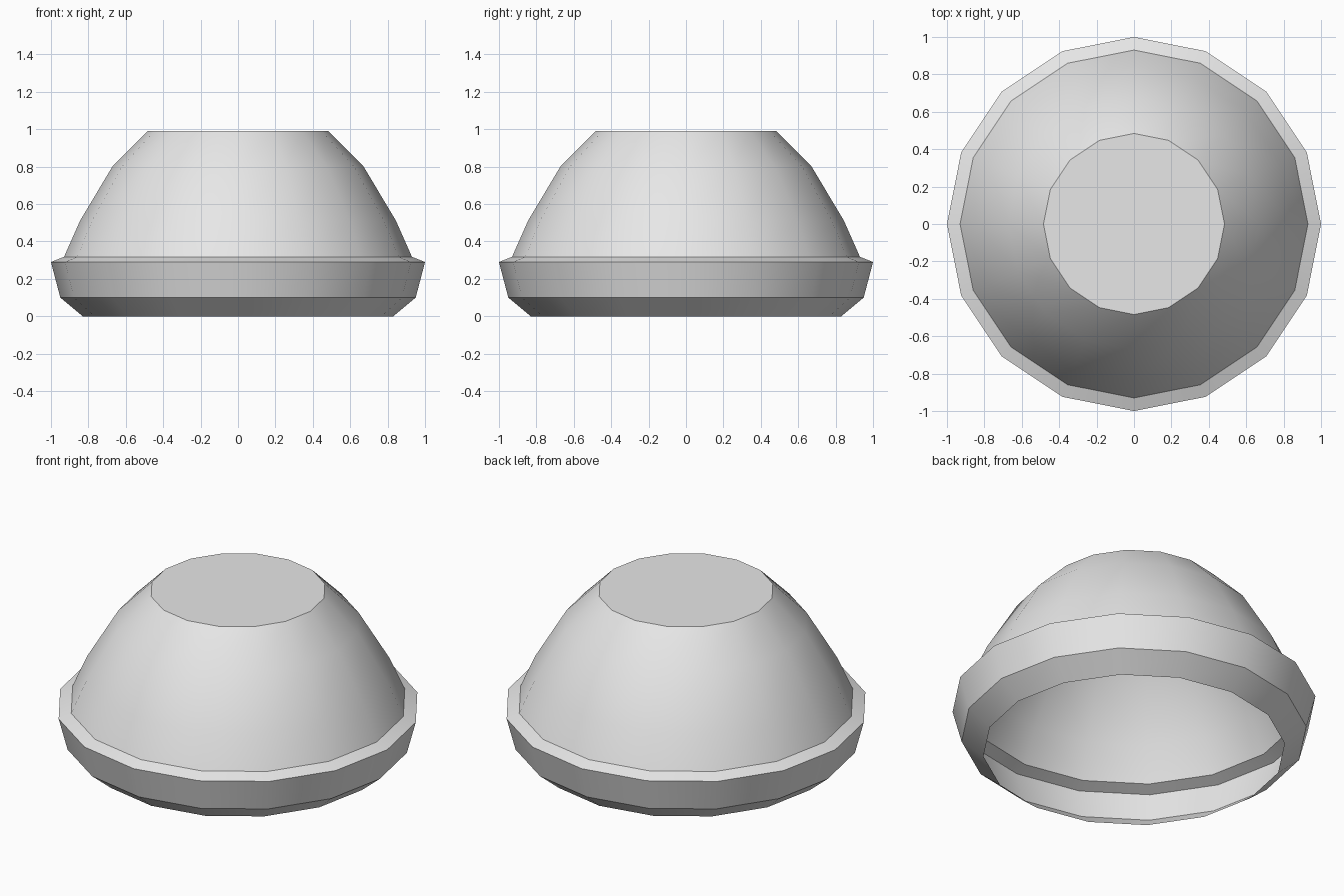
import bpy
import bmesh
import math

cube = bpy.data.objects.get("Cube")
if cube:
    bpy.data.objects.remove(cube, do_unlink=True)

SIDES = 16
# Radius and height of each ring, from the open foot to the flat top
PROFILE = [(0.83, 0.0), (0.95, 0.10), (1.0, 0.29), (0.93, 0.318),
           (0.845, 0.51), (0.672, 0.80), (0.484, 0.99)]

grey = bpy.data.materials.new("light_grey")
grey.use_nodes = True
colour = (0.8, 0.8, 0.8, 1.0)
grey.diffuse_color = colour
grey.node_tree.nodes["Principled BSDF"].inputs["Base Color"].default_value = colour


def ring(bm, radius, height):
    angles = [math.tau * i / SIDES for i in range(SIDES)]
    return [bm.verts.new((radius * math.cos(a), radius * math.sin(a), height))
            for a in angles]


# Thin shell, open underneath
bm = bmesh.new()
rings = [ring(bm, r, z) for r, z in PROFILE]
for low, high in zip(rings, rings[1:]):
    for i in range(SIDES):
        j = (i + 1) % SIDES
        bm.faces.new((low[i], low[j], high[j], high[i]))

# Flat top
bm.faces.new(rings[-1])

mesh = bpy.data.meshes.new("domed_cover")
bm.to_mesh(mesh)
bm.free()
mesh.materials.append(grey)
cover = bpy.data.objects.new("domed_cover", mesh)
bpy.context.collection.objects.link(cover)

# Smooth dome with crisp rim edges
bpy.ops.object.select_all(action='DESELECT')
cover.select_set(True)
bpy.context.view_layer.objects.active = cover
bpy.ops.object.shade_smooth_by_angle(angle=math.radians(30))
